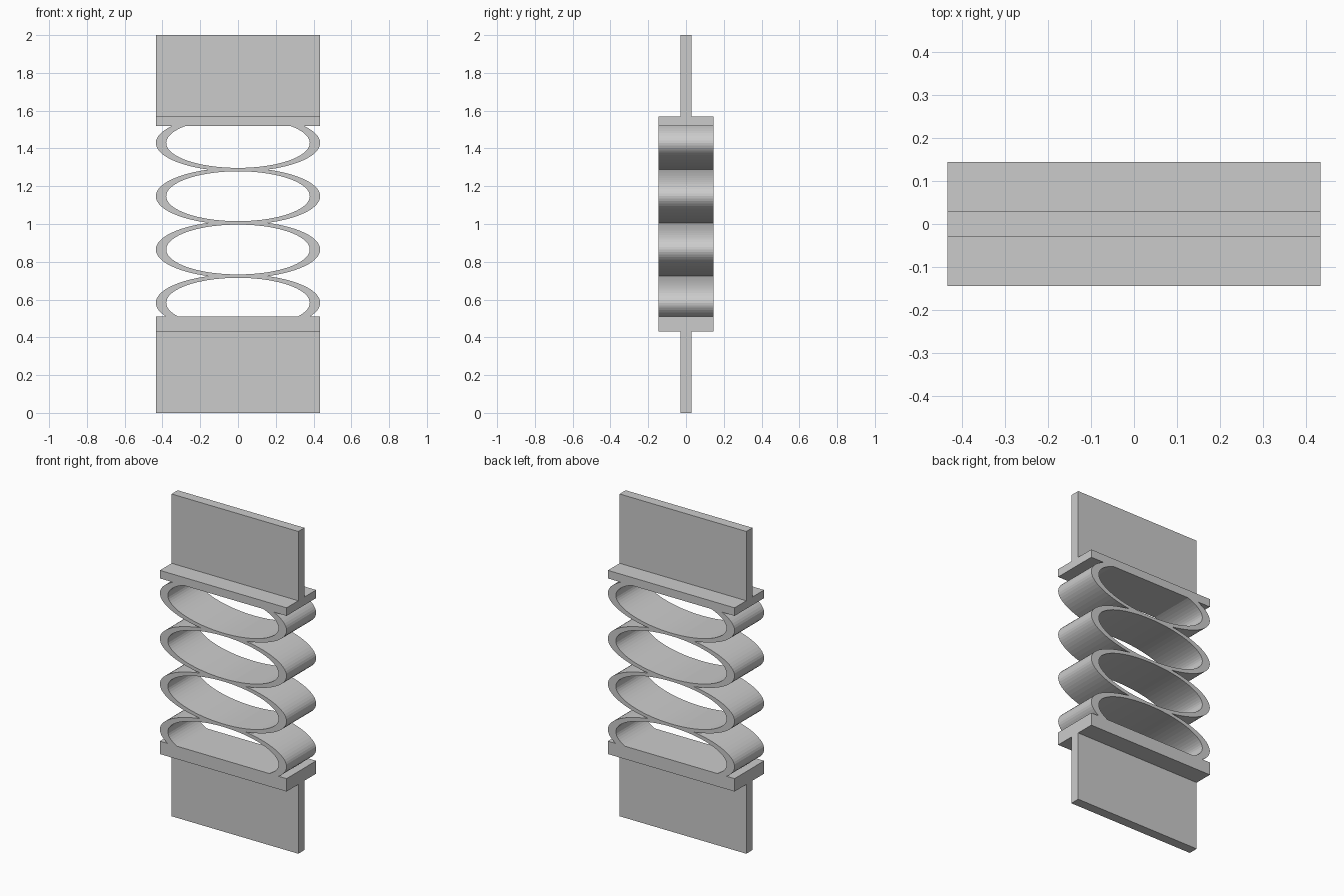
import bpy, bmesh, math
from mathutils import Vector

cube = bpy.data.objects.get("Cube")
if cube:
    bpy.data.objects.remove(cube, do_unlink=True)

grey = bpy.data.materials.new("plain grey")
grey.use_nodes = True
COLOUR = (0.6, 0.6, 0.6, 1)
grey.diffuse_color = COLOUR
grey.node_tree.nodes["Principled BSDF"].inputs["Base Color"].default_value = COLOUR

HALF_WIDTH, HALF_DEPTH, BLADE = 0.435, 0.145, 0.03
LOW, HIGH = 0.51, 1.52          # inner faces of the two end plates
FIRST, PITCH = 0.583, 0.282     # spring loop spacing
SEGMENTS = 72


def add_object(name, bm):
    mesh = bpy.data.meshes.new(name)
    bm.to_mesh(mesh)
    bm.free()
    mesh.materials.append(grey)
    obj = bpy.data.objects.new(name, mesh)
    bpy.context.collection.objects.link(obj)
    return obj


def holder(name, profile):
    """T-shaped holder: a y-z profile extruded across the width."""
    bm = bmesh.new()
    outline = profile + [(-y, z) for y, z in reversed(profile)]
    face = bm.faces.new([bm.verts.new((-HALF_WIDTH, y, z)) for y, z in outline])
    grown = bmesh.ops.extrude_face_region(bm, geom=[face])["geom"]
    verts = [v for v in grown if isinstance(v, bmesh.types.BMVert)]
    bmesh.ops.translate(bm, verts=verts, vec=(2 * HALF_WIDTH, 0, 0))
    bmesh.ops.recalc_face_normals(bm, faces=bm.faces)
    return add_object(name, bm)


def spring_loop(name, centre, bottom, top):
    """Elliptical band trimmed flat where it meets its neighbours."""
    bm = bmesh.new()
    section = [(HALF_WIDTH, 0.151, -1), (HALF_WIDTH, 0.151, 1),
               (0.38, 0.132, 1), (0.38, 0.132, -1)]
    loops = []
    for i in range(SEGMENTS):
        a = math.tau * i / SEGMENTS
        loops.append([bm.verts.new((rx * math.cos(a), side * HALF_DEPTH,
                                    centre + rz * math.sin(a)))
                      for rx, rz, side in section])
    for i, here in enumerate(loops):
        after = loops[(i + 1) % SEGMENTS]
        for j in range(4):
            k = (j + 1) % 4
            bm.faces.new((here[j], here[k], after[k], after[j]))
    bmesh.ops.recalc_face_normals(bm, faces=bm.faces)
    for z, up in ((bottom, -1), (top, 1)):
        bmesh.ops.bisect_plane(bm, geom=bm.verts[:] + bm.edges[:] + bm.faces[:],
                               plane_co=Vector((0, 0, z)),
                               plane_no=Vector((0, 0, up)), clear_outer=True)
    return add_object(name, bm)


# End holders: thin blade plus wide plate
holder("lower_holder", [(BLADE, 0), (BLADE, 0.43), (HALF_DEPTH, 0.43), (HALF_DEPTH, LOW)])
holder("upper_holder", [(HALF_DEPTH, HIGH), (HALF_DEPTH, 1.57), (BLADE, 1.57), (BLADE, 2)])

# Stack of four flattened spring loops
for n in range(4):
    z = FIRST + PITCH * n
    spring_loop(f"spring_loop_{n + 1}", z,
                max(LOW, z - PITCH / 2), min(HIGH, z + PITCH / 2))
